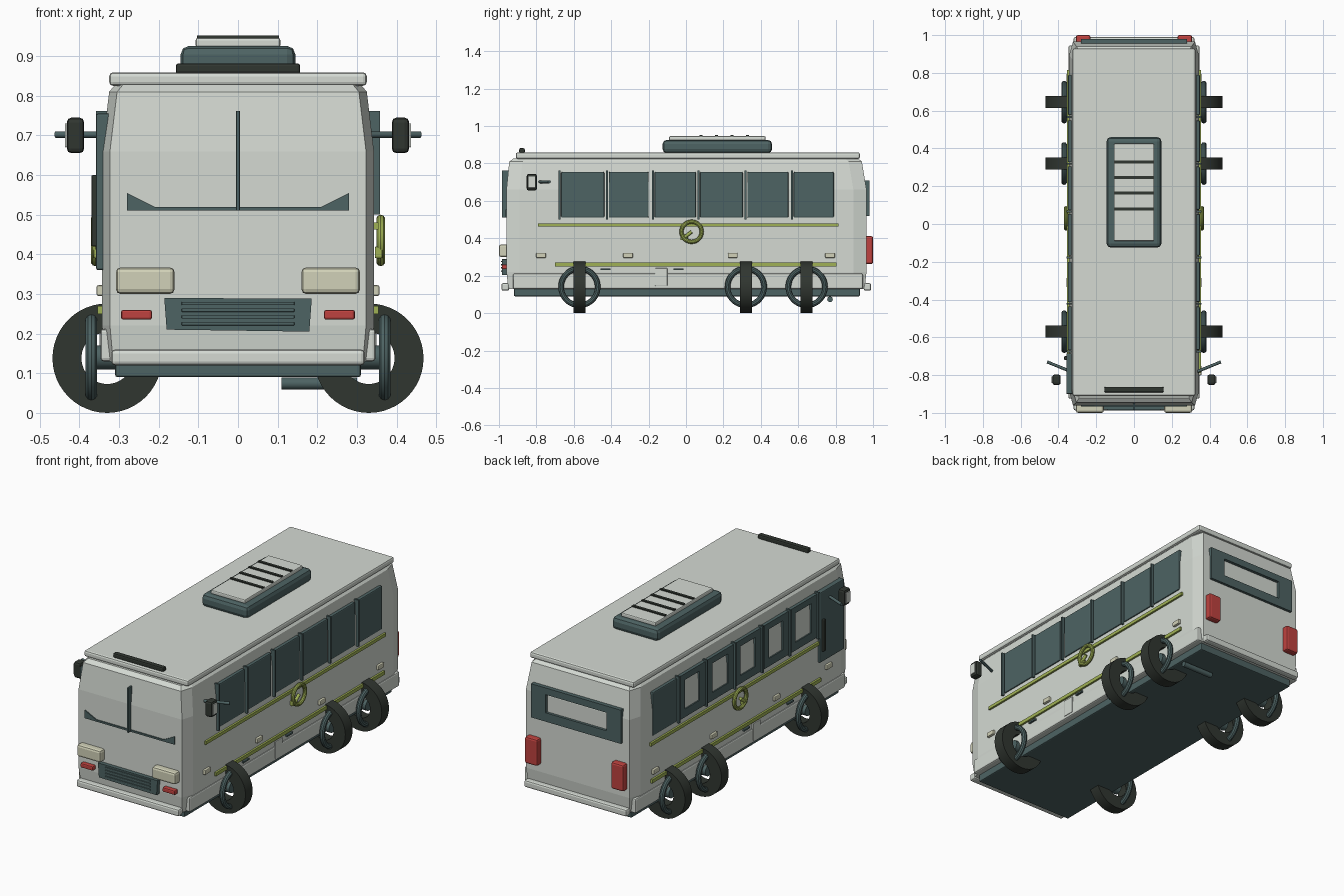
import bpy, bmesh, math
from mathutils import Matrix, Vector

cube = bpy.data.objects.get("Cube")
if cube:
    bpy.data.objects.remove(cube, do_unlink=True)


def material(name, rgb):
    m = bpy.data.materials.new(name)
    m.use_nodes = True
    m.diffuse_color = (*rgb, 1)
    node = m.node_tree.nodes["Principled BSDF"]
    node.inputs["Base Color"].default_value = (*rgb, 1)
    node.inputs["Roughness"].default_value = 0.7
    return m


PAINT = material("pale grey paint", (0.66, 0.70, 0.65))
TEAL = material("dark teal", (0.075, 0.125, 0.125))
BLACK = material("black rubber", (0.03, 0.037, 0.03))
GREEN = material("lime trim", (0.35, 0.44, 0.09))
RED = material("red lamp", (0.52, 0.055, 0.05))
CREAM = material("cream lamp", (0.64, 0.64, 0.48))


def finish(bm, name, mat, bevel=0, smooth=False):
    bmesh.ops.recalc_face_normals(bm, faces=bm.faces)
    mesh = bpy.data.meshes.new(name)
    bm.to_mesh(mesh)
    bm.free()
    mesh.materials.append(mat)
    ob = bpy.data.objects.new(name, mesh)
    bpy.context.collection.objects.link(ob)
    if bevel:
        mod = ob.modifiers.new("soft edges", "BEVEL")
        mod.width, mod.segments = bevel, 2
    if smooth:
        bpy.ops.object.select_all(action="DESELECT")
        ob.select_set(True)
        bpy.context.view_layer.objects.active = ob
        bpy.ops.object.shade_smooth_by_angle(angle=math.radians(35))
    return ob


def box(name, mat, xs, ys, zs, bevel=0):
    """Box given by its extents along each axis."""
    bm = bmesh.new()
    bmesh.ops.create_cube(bm, size=1)
    for v in bm.verts:
        v.co = [(r[0] + r[1]) / 2 + c * (r[1] - r[0]) for c, r in zip(v.co, (xs, ys, zs))]
    return finish(bm, name, mat, bevel)


def side_box(name, mat, side, xs, ys, zs, bevel=0):
    return box(name, mat, sorted(side * x for x in xs), ys, zs, bevel)


def loft(name, mat, rings, bevel=0):
    """Skin between closed loops that have equal point counts."""
    bm = bmesh.new()
    loops = [[bm.verts.new(p) for p in ring] for ring in rings]
    n = len(loops[0])
    for a, b in zip(loops, loops[1:]):
        for i in range(n):
            bm.faces.new((a[i], a[(i + 1) % n], b[(i + 1) % n], b[i]))
    bm.faces.new(loops[0])
    bm.faces.new(loops[-1])
    return finish(bm, name, mat, bevel)


def plate(name, mat, points, y0, y1):
    """Flat outline in x and z, extruded along y."""
    return loft(name, mat, [[(x, y, z) for x, z in points] for y in (y0, y1)])


def rod(name, mat, a, b, radius, sides=12):
    a, b = Vector(a), Vector(b)
    bm = bmesh.new()
    turn = (b - a).to_track_quat("Z", "Y").to_matrix().to_4x4()
    bmesh.ops.create_cone(bm, cap_ends=True, segments=sides, radius1=radius, radius2=radius,
                          depth=(b - a).length, matrix=Matrix.Translation((a + b) / 2) @ turn)
    return finish(bm, name, mat, smooth=True)


def ring(name, mat, centre, axis, profile, steps=40):
    """Spin a closed (radius, offset) profile around an axis."""
    bm = bmesh.new()
    turn = Vector(axis).to_track_quat("Z", "Y").to_matrix()
    loops = []
    for i in range(steps):
        t = math.tau * i / steps
        loops.append([bm.verts.new(Vector(centre) + turn @ Vector((r * math.cos(t), r * math.sin(t), h)))
                      for r, h in profile])
    n = len(profile)
    for i in range(steps):
        a, b = loops[i], loops[(i + 1) % steps]
        for j in range(n):
            bm.faces.new((a[j], a[(j + 1) % n], b[(j + 1) % n], b[j]))
    return finish(bm, name, mat, smooth=True)


def round_profile(major, minor, count=10):
    return [(major + minor * math.cos(math.tau * i / count), minor * math.sin(math.tau * i / count))
            for i in range(count)]


def frame(name, mat, ring_point, outer, inner, depth):
    """Rectangular frame; ring_point maps (u, v, d) to space."""
    bm = bmesh.new()
    loops = []
    for (u0, u1, v0, v1), d in ((outer, 0), (outer, depth), (inner, depth), (inner, 0)):
        loops.append([bm.verts.new(ring_point(u, v, d)) for u, v in
                      ((u0, v0), (u1, v0), (u1, v1), (u0, v1))])
    for k in range(4):
        a, b = loops[k], loops[(k + 1) % 4]
        for i in range(4):
            bm.faces.new((a[i], a[(i + 1) % 4], b[(i + 1) % 4], b[i]))
    return finish(bm, name, mat)


def body_ring(z, hx, front, back):
    cx, cy = 0.02, 0.07
    return [(hx - cx, front, z), (hx, front + cy, z), (hx, back - cy, z), (hx - cx, back, z),
            (cx - hx, back, z), (-hx, back - cy, z), (-hx, front + cy, z), (cx - hx, front, z)]


# Shell, skirt, chassis and roof
loft("body_shell", PAINT, [body_ring(*r) for r in (
    (0.13, 0.335, -0.95, 0.955), (0.22, 0.343, -0.96, 0.965), (0.66, 0.343, -0.96, 0.965),
    (0.81, 0.325, -0.945, 0.94), (0.828, 0.31, -0.92, 0.92))])
box("skirt", PAINT, (-0.347, 0.347), (-0.925, 0.945), (0.13, 0.212), 0.008)
box("chassis", TEAL, (-0.31, 0.31), (-0.92, 0.93), (0.09, 0.135), 0.006)
box("roof_panel", PAINT, (-0.325, 0.325), (-0.91, 0.93), (0.825, 0.859), 0.01)
box("front_bumper", PAINT, (-0.32, 0.32), (-0.987, -0.945), (0.12, 0.16), 0.01)
box("rear_bumper", PAINT, (-0.32, 0.32), (0.95, 0.99), (0.12, 0.16), 0.01)
rod("exhaust_pipe", TEAL, (0.11, 0.77, 0.074), (0.3, 0.77, 0.074), 0.015)

# Roof unit and front roof bar
box("roof_unit", TEAL, (-0.145, 0.145), (-0.125, 0.46), (0.855, 0.926), 0.022)
box("roof_unit_lid", PAINT, (-0.107, 0.107), (-0.09, 0.425), (0.922, 0.946), 0.006)
for i in range(4):
    y = 0.08 + 0.083 * i
    box("roof_vent_slat", BLACK, (-0.103, 0.103), (y - 0.008, y + 0.008), (0.944, 0.952))
box("front_roof_bar", BLACK, (-0.157, 0.157), (-0.892, -0.862), (0.855, 0.882), 0.007)

# Front face
plate("windscreen_lower_trim", TEAL, [(-0.28, 0.51), (0.28, 0.51), (0.28, 0.555), (0.21, 0.52),
                                      (-0.21, 0.52), (-0.28, 0.555)], -0.966, -0.95)
box("windscreen_post", TEAL, (-0.005, 0.005), (-0.985, -0.94), (0.51, 0.762), 0.002)
plate("grille", TEAL, [(-0.18, 0.21), (0.18, 0.205), (0.186, 0.288), (-0.186, 0.29)], -0.983, -0.95)
for i in range(4):
    z = 0.225 + 0.017 * i
    box("grille_slat", TEAL, (-0.142, 0.142), (-0.988, -0.98), (z - 0.004, z + 0.004), 0.001)

# Rear window frame
frame("rear_window_frame", TEAL, lambda u, v, d: (u, 0.955 + d, v),
      (-0.28, 0.28, 0.52, 0.71), (-0.19, 0.19, 0.57, 0.672), 0.025)

WINDOWS = [(-0.667, -0.437), (-0.413, -0.2), (-0.168, 0.053), (0.075, 0.304), (0.328, 0.548), (0.576, 0.79)]

for s in (1, -1):
    # Lamps
    side_box("headlight", CREAM, s, (0.16, 0.308), (-1.0, -0.95), (0.3, 0.367), 0.012)
    side_box("indicator", RED, s, (0.217, 0.295), (-0.985, -0.95), (0.235, 0.26), 0.006)
    side_box("tail_light", RED, s, (0.23, 0.308), (0.95, 1.0), (0.262, 0.412), 0.01)

    # Side windows: solid on one side, open frames on the other
    for i, (a, b) in enumerate(WINDOWS):
        if s > 0 or i == 5:
            side_box("side_window", TEAL, s, (0.315, 0.349), (a, b), (0.51, 0.755), 0.006)
        else:
            frame("side_window_frame", TEAL, lambda u, v, d: (-0.32 - d, u, v),
                  (a, b, 0.51, 0.755), (a + 0.05, b - 0.04, 0.555, 0.72), 0.03)
        side_box("window_post", TEAL, s, (0.315, 0.358), (a - 0.014, a - 0.004), (0.5, 0.762))

    # Lime trim
    side_box("upper_stripe", GREEN, s, (0.335, 0.354), (-0.79, 0.815), (0.462, 0.48))
    side_box("lower_stripe", GREEN, s, (0.335, 0.354), (-0.7, 0.805), (0.25, 0.27))
    ring("side_ring", GREEN, (s * 0.36, 0.03, 0.435), (1, 0, 0), round_profile(0.054, 0.011), 28)
    rod("ring_spoke", GREEN, (s * 0.36, 0.03, 0.435), (s * 0.36, -0.015, 0.4), 0.009)
    side_box("ring_tab", GREEN, s, (0.345, 0.365), (-0.03, 0.01), (0.39, 0.42), 0.004)

    # Markers, hatch and handles
    for y in (-0.775, -0.31, 0.25, 0.77):
        side_box("side_marker", CREAM, s, (0.335, 0.357), (y - 0.026, y + 0.026), (0.295, 0.322), 0.005)
    side_box("side_hatch", PAINT, s, (0.34, 0.35), (-0.165, -0.1), (0.145, 0.24), 0.002)
    for y in (-0.43, -0.04):
        side_box("hatch_handle", TEAL, s, (0.34, 0.354), (y - 0.026, y + 0.026), (0.23, 0.239))

    # Mirrors
    rod("mirror_arm", TEAL, (s * 0.33, -0.783, 0.702), (s * 0.46, -0.73, 0.702), 0.008)
    side_box("mirror_housing", BLACK, s, (0.388, 0.432), (-0.852, -0.797), (0.655, 0.745), 0.012)
    side_box("mirror_glass", PAINT, s, (0.431, 0.437), (-0.843, -0.806), (0.67, 0.73), 0.002)

    # Wheels: crosswise tyre rings with upright rims
    for y in (-0.57, 0.32, 0.645):
        ring("tyre", BLACK, (s * 0.33, y, 0.138), (0, 1, 0),
             [(0.138, -0.032), (0.138, 0.032), (0.065, 0.032), (0.065, -0.032)], 48)
        ring("wheel_rim", TEAL, (s * 0.37, y, 0.14), (1, 0, 0), round_profile(0.098, 0.015), 36)
        rod("wheel_hub", TEAL, (s * 0.3, y, 0.14), (s * 0.365, y, 0.14), 0.03, 20)

# Entry door
box("entry_door", TEAL, (-0.358, -0.32), (-0.9, -0.685), (0.36, 0.755), 0.005)
box("door_handle", BLACK, (-0.37, -0.35), (-0.72, -0.7), (0.42, 0.6), 0.004)
